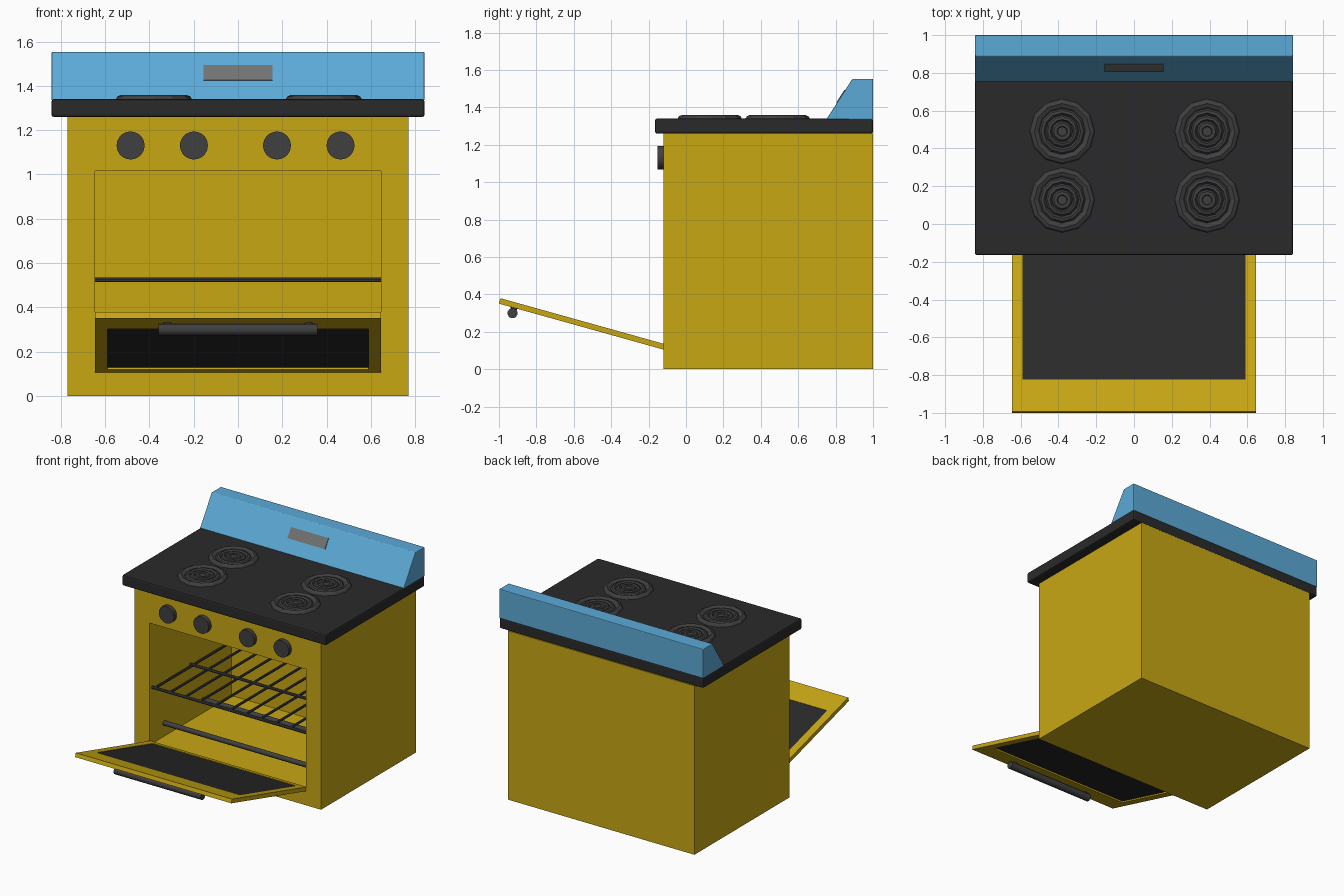
import bpy, bmesh
from math import cos, sin, pi, radians
from mathutils import Matrix, Vector

if "Cube" in bpy.data.objects:
    bpy.data.objects.remove(bpy.data.objects["Cube"])


def material(name, r, g, b):
    m = bpy.data.materials.new(name)
    m.diffuse_color = (r, g, b, 1)
    m.use_nodes = True
    m.node_tree.nodes["Principled BSDF"].inputs["Base Color"].default_value = m.diffuse_color
    return m


YELLOW = material("yellow_enamel", 0.58, 0.39, 0.007)
BLUE = material("blue_enamel", 0.107, 0.40, 0.68)
BLACK = material("black_enamel", 0.023, 0.023, 0.024)
IRON = material("dark_iron", 0.05, 0.05, 0.052)
GREY = material("display_grey", 0.17, 0.17, 0.17)


def finish(name, bm, mat, bevel=0, smooth=False):
    bmesh.ops.recalc_face_normals(bm, faces=bm.faces)
    me = bpy.data.meshes.new(name)
    bm.to_mesh(me)
    bm.free()
    me.materials.append(mat)
    ob = bpy.data.objects.new(name, me)
    bpy.context.collection.objects.link(ob)
    if bevel:
        mod = ob.modifiers.new("bevel", 'BEVEL')
        mod.width, mod.segments = bevel, 2
    if smooth:
        bpy.ops.object.select_all(action='DESELECT')
        ob.select_set(True)
        bpy.context.view_layer.objects.active = ob
        bpy.ops.object.shade_smooth_by_angle(angle=radians(40))
    return ob


def loft(bm, loops, closed=False):
    """Bridge point loops; cap the ends, or join the last loop to the first."""
    rings = [[bm.verts.new(p) for p in loop] for loop in loops]
    n = len(rings[0])
    for a, b in zip(rings, rings[1:] + (rings[:1] if closed else [])):
        for i in range(n):
            j = (i + 1) % n
            bm.faces.new((a[i], a[j], b[j], b[i]))
    if not closed:
        bm.faces.new(rings[0])
        bm.faces.new(rings[-1])


def rect_xz(x, z0, z1, y):
    return [(-x, y, z0), (x, y, z0), (x, y, z1), (-x, y, z1)]


def rect_xy(x, y0, y1, z):
    return [(-x, y0, z), (x, y0, z), (x, y1, z), (-x, y1, z)]


def rod(bm, p, q, r, seg=10):
    p, q = Vector(p), Vector(q)
    m = Matrix.Translation((p + q) / 2) @ (q - p).to_track_quat('Z', 'Y').to_matrix().to_4x4()
    bmesh.ops.create_cone(bm, cap_ends=True, segments=seg, radius1=r, radius2=r,
                          depth=(q - p).length, matrix=m)


def circle(r, z, seg):
    return [(r * cos(2 * pi * i / seg), r * sin(2 * pi * i / seg), z) for i in range(seg)]


# Oven body with a deep front cavity
bm = bmesh.new()
loft(bm, [rect_xz(0.77, 0, 1.26, 1.0), rect_xz(0.77, 0, 1.26, -0.12),
          rect_xz(0.645, 0.105, 1.015, -0.12), rect_xz(0.645, 0.105, 1.015, 0.845)])
finish("oven_body", bm, YELLOW)

# Cooktop slab
bm = bmesh.new()
loft(bm, [rect_xy(0.842, -0.165, 1.0, 1.26), rect_xy(0.842, -0.165, 1.0, 1.34)])
finish("cooktop", bm, BLACK, bevel=0.01)

# Sloped back panel
profile = [(0.75, 1.335), (0.89, 1.553), (1.0, 1.553), (1.0, 1.335)]
bm = bmesh.new()
loft(bm, [[(x, y, z) for y, z in profile] for x in (-0.842, 0.842)])
finish("back_panel", bm, BLUE, bevel=0.005)

# Display lying on the slope
bm = bmesh.new()
tilt = 0.14 / 0.218
face = [(0.75 + (z - 1.335) * tilt, z) for z in (1.425, 1.492)]
(y0, z0), (y1, z1) = face
loft(bm, [[(x, y0 - 0.004, z0 + 0.002), (x, y1 - 0.004, z1 + 0.002),
           (x, y1 + 0.01, z1 - 0.006), (x, y0 + 0.01, z0 - 0.006)] for x in (-0.155, 0.155)])
finish("display", bm, GREY)

# Four ridged burners, twelve-sided
ridges = [(0.175, 1.335), (0.165, 1.352), (0.148, 1.36), (0.13, 1.352), (0.122, 1.343),
          (0.113, 1.354), (0.098, 1.358), (0.087, 1.343), (0.078, 1.354), (0.064, 1.358),
          (0.055, 1.343), (0.045, 1.356), (0.028, 1.356), (0.024, 1.35)]
for side, x in (("left", -0.38), ("right", 0.387)):
    for row, y in (("front", 0.127), ("rear", 0.49)):
        bm = bmesh.new()
        loft(bm, [circle(r, z, 12) for r, z in ridges])
        finish(f"burner_{row}_{side}", bm, IRON).location = (x, y, 0)

# Control knobs
for i, x in enumerate((-0.485, -0.199, 0.176, 0.463)):
    bm = bmesh.new()
    rod(bm, (x, -0.152, 1.131), (x, -0.115, 1.131), 0.063, 28)
    finish(f"knob_{i + 1}", bm, IRON, smooth=True)

# Open door: frame, glass and handle share the hinge transform
door_parts = []
L, T = 0.914, 0.03
bm = bmesh.new()
loft(bm, [rect_xy(0.645, -L, 0, 0), rect_xy(0.645, -L, 0, T),
          rect_xy(0.59, -0.738, -0.05, T), rect_xy(0.59, -0.738, -0.05, 0)], closed=True)
door_parts.append(finish("door_frame", bm, YELLOW))

bm = bmesh.new()
loft(bm, [rect_xy(0.592, -0.74, -0.048, 0.01), rect_xy(0.592, -0.74, -0.048, T - 0.003)])
door_parts.append(finish("door_glass", bm, BLACK))

bm = bmesh.new()
rod(bm, (-0.36, -0.83, -0.03), (0.36, -0.83, -0.03), 0.027, 12)
for s in (-1, 1):
    rod(bm, (s * 0.32, -0.83, -0.03), (s * 0.32, -0.83, 0.005), 0.018, 8)
door_parts.append(finish("door_handle", bm, IRON, smooth=True))

for ob in door_parts:
    ob.location = (0, -0.12, 0.105)
    ob.rotation_euler.x = radians(-15.6)

# Wire rack inside the cavity
bm = bmesh.new()
for y in (-0.09, 0.36, 0.82):
    rod(bm, (-0.645, y, 0.525), (0.645, y, 0.525), 0.011, 8)
for i in range(11):
    x = -0.62 + 1.24 * i / 10
    rod(bm, (x, -0.09, 0.527), (x, 0.82, 0.527), 0.009, 8)
finish("oven_rack", bm, IRON, smooth=True)

# Heating bars near the oven floor
for name, y in (("front", 0.05), ("rear", 0.51)):
    bm = bmesh.new()
    rod(bm, (-0.645, y, 0.205), (0.645, y, 0.205), 0.018, 12)
    finish(f"heating_bar_{name}", bm, IRON, smooth=True)
